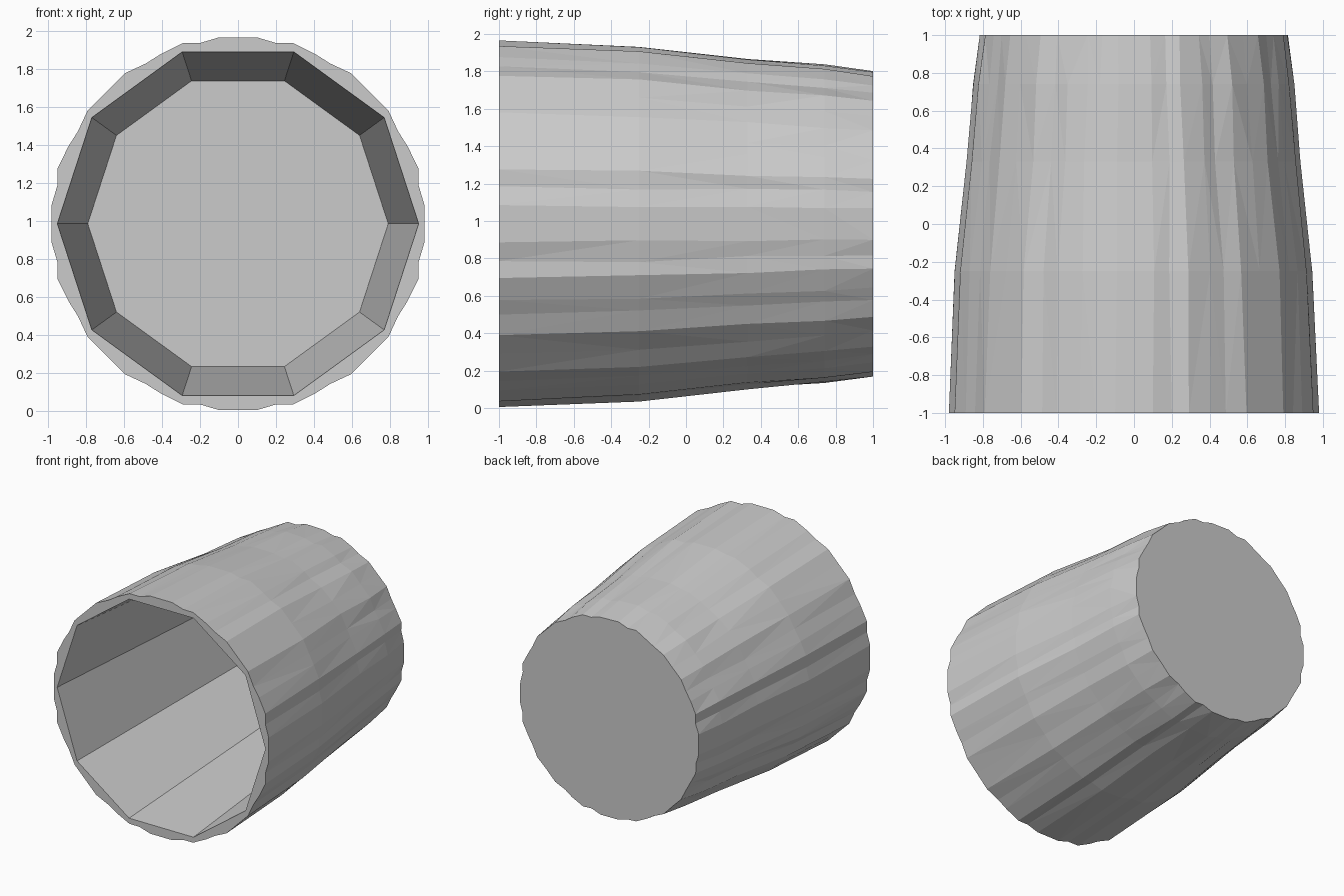
import bpy, bmesh, math, random

if "Cube" in bpy.data.objects:
    bpy.data.objects.remove(bpy.data.objects["Cube"])
random.seed(4)
CZ = 0.985

# Rough scalloped outline: (angle, radius) over one eighth, mirrored to a full turn
eighth = [(5.8, .985), (11.9, .971), (17, .993), (24.6, .98), (30, .972), (37, .99)]
quarter = eighth + [(45, .98)] + [(90 - a, r) for a, r in reversed(eighth)]
outline = [(math.radians(a + 90 * q), r / .985) for q in range(4) for a, r in quarter]

bm = bmesh.new()


def ring(y, pts):
    return [bm.verts.new((r * math.cos(a), y, CZ + r * math.sin(a))) for a, r in pts]


def skin(a, b, tri=False):
    n = len(a)
    for i in range(n):
        j = (i + 1) % n
        if tri and i % 2:
            bm.faces.new((a[i], a[j], b[i]))
            bm.faces.new((a[j], b[j], b[i]))
        elif tri:
            bm.faces.new((a[i], a[j], b[j]))
            bm.faces.new((a[i], b[j], b[i]))
        else:
            bm.faces.new((a[i], a[j], b[j], b[i]))


# Outer shell: tapering rings with slightly uneven facets
outer = []
for y, r, jit in ((-1, .985, 0), (-.25, .953, .006), (.33, .887, .006), (.74, .852, .005), (1, .818, .003)):
    pts = [(a + random.uniform(-2, 2) * jit, r * k + random.uniform(-jit, jit)) for a, k in outline]
    outer.append(ring(y, pts))
for a, b in zip(outer, outer[1:]):
    skin(a, b, True)
bm.faces.new(outer[-1])

# Ten-sided hollow with a flat floor
inner = [ring(y, [(math.radians(36 * i), r) for i in range(10)]) for y, r in ((-1, .95), (.97, .79))]
skin(inner[0], inner[1])
bm.faces.new(inner[1])

# Flat rim joining outline and hollow
edges = [bm.edges.get((l[i], l[(i + 1) % len(l)])) for l in (outer[0], inner[0]) for i in range(len(l))]
bmesh.ops.triangle_fill(bm, edges=edges, use_beauty=True)
bmesh.ops.recalc_face_normals(bm, faces=bm.faces)

me = bpy.data.meshes.new("hollow_barrel")
bm.to_mesh(me)
bm.free()
bpy.context.collection.objects.link(bpy.data.objects.new("hollow_barrel", me))
